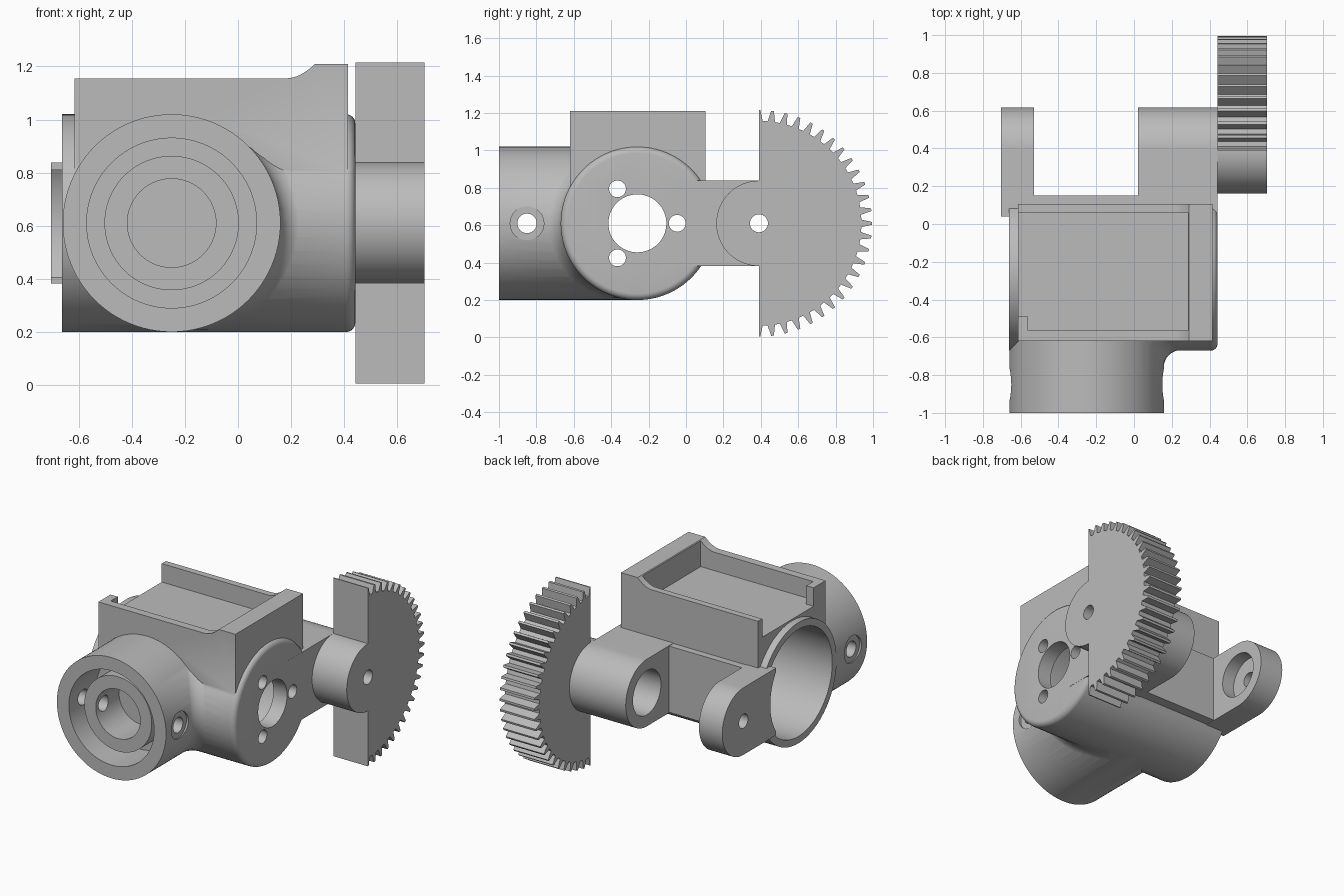
import bpy, bmesh
from math import sin, cos, pi, sqrt
from mathutils import Vector

if "Cube" in bpy.data.objects:
    bpy.data.objects.remove(bpy.data.objects["Cube"], do_unlink=True)

grey = bpy.data.materials.new("plain grey")
grey.use_nodes = True
grey.diffuse_color = (0.5, 0.5, 0.5, 1)
grey.node_tree.nodes["Principled BSDF"].inputs["Base Color"].default_value = (0.5, 0.5, 0.5, 1)

AXIS_Z = 0.61      # height shared by every bore axis
BODY_Y = -0.26     # axis of the motor housing
TUBE_X = -0.25     # axis of the front socket
PIVOT_Y = 0.39     # axis of the hinge
R = 0.41           # outer radius of housing and socket


def loft(name, rings):
    """Closed solid through rings of equal point count."""
    bm = bmesh.new()
    loops = [[bm.verts.new(p) for p in ring] for ring in rings]
    n = len(loops[0])
    for a, b in zip(loops, loops[1:]):
        for i in range(n):
            j = (i + 1) % n
            bm.faces.new((a[i], a[j], b[j], b[i]))
    bm.faces.new(loops[0][::-1])
    bm.faces.new(loops[-1])
    bmesh.ops.recalc_face_normals(bm, faces=bm.faces)
    mesh = bpy.data.meshes.new(name)
    bm.to_mesh(mesh)
    bm.free()
    mesh.materials.append(grey)
    ob = bpy.data.objects.new(name, mesh)
    bpy.context.collection.objects.link(ob)
    return ob


def place(axis, u, v, w):
    return Vector((w, u, v)) if axis == "x" else Vector((u, w, v))


def prism(name, pts, axis, a, b):
    return loft(name, [[place(axis, u, v, w) for u, v in pts] for w in (a, b)])


def arc(u, v, r, a0=0.0, a1=2 * pi, n=96, closed=True):
    count = n if closed else n + 1
    return [(u + r * cos(a0 + (a1 - a0) * i / n), v + r * sin(a0 + (a1 - a0) * i / n))
            for i in range(count)]


def cyl(name, axis, u, r, a, b, v=AXIS_Z, n=96):
    return prism(name, arc(u, v, r, n=n), axis, a, b)


def box(name, x0, x1, y0, y1, z0, z1):
    return prism(name, [(x0, z0), (x1, z0), (x1, z1), (x0, z1)], "y", y0, y1)


def combine(target, other, operation):
    mod = target.modifiers.new("join", "BOOLEAN")
    mod.operation = operation
    mod.solver = "EXACT"
    mod.object = other
    bpy.context.view_layer.objects.active = target
    bpy.ops.object.modifier_apply(modifier=mod.name)
    bpy.data.objects.remove(other, do_unlink=True)


def arm(name, x0, x1, y0):
    """Hinge arm with a round end, reaching back into the housing."""
    r = 0.228
    pts = arc(PIVOT_Y, AXIS_Z, r, -pi / 2, pi / 2, 48, False)
    return prism(name, pts + [(y0, AXIS_Z + r), (y0, AXIS_Z - r)], "x", x0, x1)


# Motor housing with a rounded outer edge
steps = [(-0.662, R)]
fillet = 0.035
for i in range(7):
    t = i / 6 * pi / 2
    steps.append((0.442 - fillet + fillet * sin(t), R - fillet + fillet * cos(t)))
housing = loft("motor_housing", [[place("x", u, v, w) for u, v in arc(BODY_Y, AXIS_Z, r)]
                                 for w, r in steps])

# Front socket
combine(housing, cyl("front_socket", "y", TUBE_X, R, -1.0, BODY_Y), "UNION")

# Blend between socket and housing: a concave corner carried over the height
blend = 0.09
rings = []
for k in range(25):
    h = 0.4 * sin((k / 24 - 0.5) * pi)
    w = sqrt(R * R - h * h) - 0.002
    x, y = TUBE_X + w, BODY_Y - w
    curve = arc(x + blend, y - blend, blend, pi / 2, pi, 8, False)
    outline = [(x - 0.03, y - blend), (x - 0.03, y + 0.03), (x + blend, y + 0.03)] + curve
    rings.append([Vector((px, py, AXIS_Z + h)) for px, py in outline])
combine(housing, loft("socket_blend", rings), "UNION")

# Tray block, stepping up to a tall end wall
step = [(0.18 + 0.11 * sin(t), 1.21 - 0.055 * cos(t) ** 0.8)
        for t in [i / 8 * pi / 2 * 0.999 for i in range(8, -1, -1)]]
step = [(0.18 + 0.11 * s, 1.155 + 0.055 * s * s) for s in [i / 8 for i in range(8, -1, -1)]]
profile = [(-0.615, AXIS_Z), (0.415, AXIS_Z), (0.415, 1.21)] + step + [(-0.615, 1.155)]
combine(housing, prism("tray_block", profile, "y", -0.62, 0.105), "UNION")

# Hinge arms and the flat web between them
combine(housing, box("rear_web", -0.6, 0.4, -0.2, 0.152, 0.385, 0.835), "UNION")
combine(housing, arm("right_arm", -0.705, -0.53, 0.04), "UNION")
combine(housing, arm("left_arm", 0.02, 0.443, -0.1), "UNION")

# Tray recess and its open side
combine(housing, box("tray_cut", -0.56, 0.285, -0.565, 0.06, 1.03, 1.4), "DIFFERENCE")
combine(housing, box("tray_opening", -0.8, -0.5, -0.49, 0.06, 1.03, 1.4), "DIFFERENCE")

# Motor bore, shaft hole and three screw holes
combine(housing, cyl("motor_bore", "x", BODY_Y, 0.363, -0.9, 0.34), "DIFFERENCE")
combine(housing, cyl("shaft_hole", "x", BODY_Y, 0.155, 0.2, 0.6, n=64), "DIFFERENCE")
for k in range(3):
    a = k * 2 * pi / 3
    hole = cyl("screw_hole", "x", BODY_Y + 0.213 * cos(a), 0.045, 0.2, 0.6,
               AXIS_Z + 0.213 * sin(a), 32)
    combine(housing, hole, "DIFFERENCE")

# Socket: outer groove, recessed inner sleeve and blind bore
combine(housing, cyl("socket_groove", "y", TUBE_X, 0.32, -1.1, -0.71), "DIFFERENCE")
combine(housing, cyl("inner_sleeve", "y", TUBE_X, 0.253, -0.93, -0.69), "UNION")
combine(housing, cyl("socket_bore", "y", TUBE_X, 0.167, -1.1, -0.68, n=64), "DIFFERENCE")

# Cross screw through the socket with shallow seats on both sides
combine(housing, cyl("cross_hole", "x", -0.85, 0.052, -0.9, 0.4, n=32), "DIFFERENCE")
for side in (-1, 1):
    near, far = TUBE_X + side * 0.395, TUBE_X + side * 0.5
    seat = cyl("screw_seat", "x", -0.85, 0.09, min(near, far), max(near, far), n=48)
    combine(housing, seat, "DIFFERENCE")

# Bearing pockets and pivot hole in the arms
combine(housing, cyl("left_pocket", "x", PIVOT_Y, 0.15, -0.1, 0.3, n=64), "DIFFERENCE")
combine(housing, cyl("right_pocket", "x", PIVOT_Y, 0.15, -0.62, -0.4, n=64), "DIFFERENCE")
combine(housing, cyl("pivot_hole", "x", PIVOT_Y, 0.048, -0.9, 0.9, n=32), "DIFFERENCE")

# Half gear with hub: teeth on the rear half, round hub on the front half
teeth, tip, root = 26, 0.605, 0.548
pitch = pi / teeth
tooth = [(-0.3, root), (-0.1, tip), (0.1, tip), (0.3, root)]
outline = []
for k in range(teeth + 1):
    for offset, r in tooth:
        a = -pi / 2 + (k + offset) * pitch
        if abs(a) < pi / 2:
            outline.append((PIVOT_Y + r * cos(a), AXIS_Z + r * sin(a)))
outline = [(PIVOT_Y, AXIS_Z - tip)] + outline + [(PIVOT_Y, AXIS_Z + tip)]
outline += arc(PIVOT_Y, AXIS_Z, 0.228, pi / 2, 3 * pi / 2, 48, False)
gear = prism("half_gear", outline, "x", 0.443, 0.703)
combine(gear, cyl("gear_hole", "x", PIVOT_Y, 0.048, 0.3, 0.9, n=32), "DIFFERENCE")

# Smooth round walls, keep edges crisp
for ob in (housing, gear):
    bpy.ops.object.select_all(action="DESELECT")
    ob.select_set(True)
    bpy.context.view_layer.objects.active = ob
    bpy.ops.object.shade_smooth_by_angle(angle=0.5)
